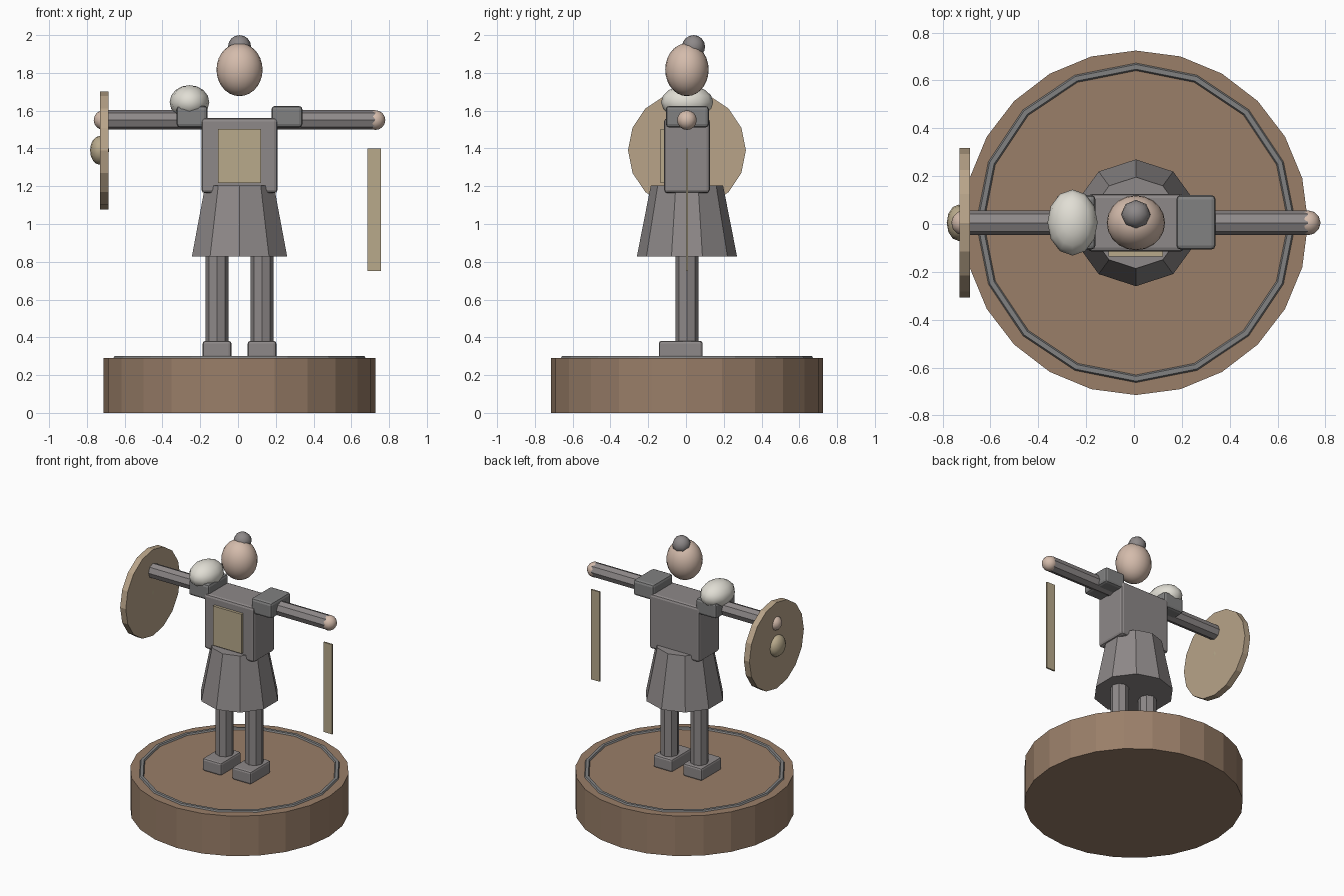
import bpy, math
from mathutils import Vector

if "Cube" in bpy.data.objects:
    bpy.data.objects.remove(bpy.data.objects["Cube"])

CX, CY = 0.008, 0.005          # figure axis
mats = {}

def mat(name, rgb):
    m = bpy.data.materials.new(name)
    m.diffuse_color = (*rgb, 1)
    m.use_nodes = True
    m.node_tree.nodes["Principled BSDF"].inputs["Base Color"].default_value = m.diffuse_color
    mats[name] = m

mat("wood", (0.32, 0.21, 0.14))
mat("shield_wood", (0.48, 0.37, 0.25))
mat("cloth", (0.27, 0.25, 0.25))
mat("iron", (0.22, 0.22, 0.22))
mat("skin", (0.66, 0.50, 0.41))
mat("brass", (0.48, 0.40, 0.26))
mat("fur", (0.75, 0.73, 0.66))

def finish(name, m, smooth=False):
    ob = bpy.context.object
    ob.name = name
    ob.data.materials.append(mats[m])
    bpy.ops.object.transform_apply(location=False, rotation=True, scale=True)
    if smooth:
        bpy.ops.object.shade_smooth_by_angle(angle=math.radians(50))
    return ob

def at(x, y, z):
    return Vector((CX + x, CY + y, z))

def box(name, loc, size, m, bevel=0.0):
    bpy.ops.mesh.primitive_cube_add(size=1, location=at(*loc))
    bpy.context.object.scale = size
    ob = finish(name, m)
    if bevel:
        b = ob.modifiers.new("bevel", 'BEVEL')
        b.width, b.segments = bevel, 2
    return ob

def cone(name, loc, r1, r2, h, sides, m, rot=(0, 0, 0)):
    bpy.ops.mesh.primitive_cone_add(vertices=sides, radius1=r1, radius2=r2, depth=h,
                                    location=at(*loc), rotation=rot)
    return finish(name, m)

def ball(name, loc, radii, m, seg=16, rings=10, smooth=True):
    bpy.ops.mesh.primitive_uv_sphere_add(segments=seg, ring_count=rings, radius=1,
                                         location=at(*loc))
    bpy.context.object.scale = radii
    return finish(name, m, smooth)

SIDEWAYS = (0, math.pi / 2, 0)

# Display base and inlaid ring
cone("base", (0, 0, 0.145), 0.72, 0.72, 0.29, 24, "wood")
bpy.ops.mesh.primitive_torus_add(major_segments=16, minor_segments=6, major_radius=0.652,
                                 minor_radius=0.02, location=at(0, 0, 0.283))
finish("base_ring", "iron")

# Paired limbs
for s, side in ((-1, "left"), (1, "right")):
    box(f"{side}_foot", (s * 0.119, -0.033, 0.335), (0.152, 0.232, 0.092), "cloth", 0.014)
    cone(f"{side}_leg", (s * 0.119, 0, 0.61), 0.061, 0.061, 0.52, 8, "cloth")
    cone(f"{side}_arm", (s * 0.45, 0, 1.551), 0.052, 0.052, 0.54, 8, "cloth", SIDEWAYS)
    ball(f"{side}_hand", (s * 0.72, 0, 1.55), (0.052,) * 3, "skin", 12, 8)
    box(f"{side}_shoulder_plate", (s * 0.251, 0.002, 1.568), (0.164, 0.228, 0.114), "iron", 0.018)

# Skirt, torso and chest panel
cone("skirt", (0, 0, 1.017), 0.265, 0.191, 0.376, 10, "cloth")
box("torso", (0, 0, 1.362), (0.402, 0.242, 0.398), "cloth", 0.018)
box("chest_panel", (0, -0.127, 1.36), (0.228, 0.027, 0.285), "brass")

# Head, hair bun and fur on one shoulder
ball("head", (0, 0, 1.817), (0.122, 0.115, 0.14), "skin", 20, 14)
ball("hair_bun", (0, 0.035, 1.939), (0.061,) * 3, "cloth", 8, 8)
ball("shoulder_fur", (-0.265, 0.001, 1.645), (0.105, 0.138, 0.09), "fur", 12, 8)

# Shield with boss
cone("shield", (-0.716, 0, 1.39), 0.312, 0.312, 0.045, 16, "shield_wood", SIDEWAYS)
ball("shield_boss", (-0.741, 0, 1.39), (0.05, 0.076, 0.076), "brass", 12, 8)

# Blade hanging below the other hand
box("blade", (0.713, 0, 1.075), (0.07, 0.012, 0.65), "brass")
